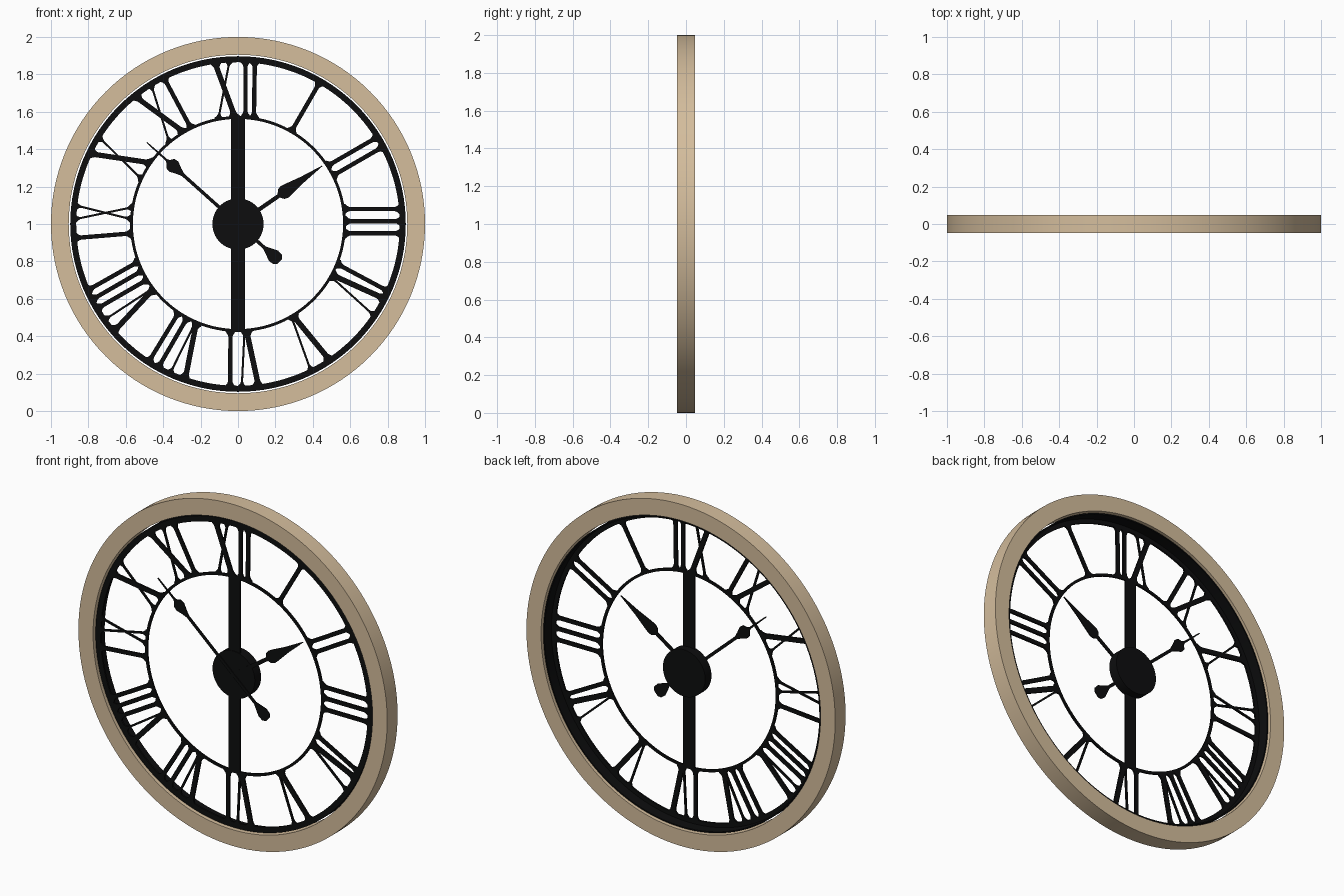
import bpy, bmesh, math

if "Cube" in bpy.data.objects:
    bpy.data.objects.remove(bpy.data.objects["Cube"])

CZ = 1.0                      # height of the dial centre
DIAL = (-0.036, -0.026)       # front and back of the flat metal dial


def material(name, rgb):
    m = bpy.data.materials.new(name)
    m.diffuse_color = (*rgb, 1)
    m.use_nodes = True
    m.node_tree.nodes["Principled BSDF"].inputs["Base Color"].default_value = m.diffuse_color
    return m


WOOD = material("pale_wood", (0.66, 0.51, 0.335))
BLACK = material("black_metal", (0.004, 0.0042, 0.0045))


def finish(name, bm, mat):
    bmesh.ops.recalc_face_normals(bm, faces=bm.faces)
    me = bpy.data.meshes.new(name)
    bm.to_mesh(me)
    bm.free()
    me.materials.append(mat)
    ob = bpy.data.objects.new(name, me)
    bpy.context.collection.objects.link(ob)
    bpy.ops.object.select_all(action='DESELECT')
    ob.select_set(True)
    bpy.context.view_layer.objects.active = ob
    bpy.ops.object.shade_smooth_by_angle(angle=math.radians(30))
    return ob


def ring(name, r_in, r_out, y0, y1, mat, n=128):
    """Rectangular section turned around the y axis."""
    bm = bmesh.new()
    loops = []
    for i in range(n):
        a = 2 * math.pi * i / n
        loops.append([bm.verts.new((r * math.sin(a), y, CZ + r * math.cos(a)))
                      for r, y in ((r_in, y0), (r_out, y0), (r_out, y1), (r_in, y1))])
    for i in range(n):
        p, q = loops[i], loops[(i + 1) % n]
        for k in range(4):
            j = (k + 1) % 4
            bm.faces.new((p[k], p[j], q[j], q[k]))
    return finish(name, bm, mat)


def plate(bm, pts, angle, y0, y1):
    """Extrude a (u, r) outline, turned clockwise by angle degrees."""
    s, c = math.sin(math.radians(angle)), math.cos(math.radians(angle))
    vs = [bm.verts.new((r * s + u * c, y0, CZ + r * c - u * s)) for u, r in pts]
    f = bm.faces.new(vs)
    ext = bmesh.ops.extrude_face_region(bm, geom=[f], use_keep_orig=True)
    new = [g for g in ext["geom"] if isinstance(g, bmesh.types.BMVert)]
    bmesh.ops.translate(bm, vec=(0, y1 - y0, 0), verts=new)
    tri = [g for g in bm.faces if len(g.verts) > 4]
    bmesh.ops.triangulate(bm, faces=tri)


def stroke(bm, angle, u_out, u_in, width):
    """Dial bar between the rings, flared into them at both ends."""
    r0 = math.sqrt(0.57 ** 2 - u_in ** 2)
    r1 = math.sqrt(0.875 ** 2 - u_out ** 2)
    flare, left, right = 0.016, [], []
    steps = 5
    spans = [(r0, 1.0)]
    for i in range(steps + 1):
        k = i / steps
        spans.append((r0 + 0.008 + 0.028 * k, (1 - k) ** 2))
    spans += [(r1 + r0 - r, w) for r, w in reversed(spans)]
    for r, w in spans:
        u = u_in + (u_out - u_in) * (r - r0) / (r1 - r0)
        h = width / 2 + flare * w
        left.append((u - h, r))
        right.append((u + h, r))
    plate(bm, left + right[::-1], angle, *DIAL)


# Wooden frame and thin metal lining
ring("wooden_frame", 0.905, 1.0, -0.048, 0.048, WOOD)
ring("metal_lining", 0.89, 0.897, -0.036, 0.038, BLACK)

# Flat dial rings
ring("outer_dial_ring", 0.865, 0.896, *DIAL, BLACK)
ring("inner_dial_ring", 0.562, 0.577, *DIAL, BLACK)

# Hour marks: (outer offset, inner offset, width) for each bar
T, B, N = 0.03, 0.023, 0.011   # thick, plain and thin bars
marks = {
    1: [(0, 0, B)],
    2: [(-0.03, -0.03, B), (0.03, 0.03, B)],
    3: [(-0.08, -0.08, B), (-0.015, -0.015, B), (0.05, 0.05, B)],
    4: [(-0.09, -0.08, B), (-0.045, -0.015, T), (0.06, -0.005, N)],
    5: [(-0.06, -0.01, T), (0.055, 0.0, N)],
    6: [(-0.11, -0.045, T), (-0.02, -0.035, N), (0.042, 0.04, B)],
    7: [(-0.17, -0.07, T), (-0.085, -0.065, N), (-0.015, -0.015, B), (0.045, 0.038, B)],
    8: [(-0.165, -0.075, T), (-0.087, -0.07, N), (-0.015, -0.015, B),
        (0.04, 0.04, B), (0.095, 0.092, B)],
    9: [(-0.075, -0.05, B), (0.025, 0.09, N), (0.10, 0.025, N), (0.02, 0.02, N)][:3],
    10: [(-0.07, 0.05, T), (0.03, -0.05, N)],
    11: [(-0.135, -0.005, T), (-0.03, -0.10, N), (0.048, 0.038, B)],
    12: [(-0.125, -0.015, T), (-0.045, -0.105, N), (0.04, 0.04, B), (0.09, 0.085, B)],
}
bm = bmesh.new()
for hour, bars in marks.items():
    for u_out, u_in, w in bars:
        stroke(bm, hour * 30, u_out, u_in, w)
finish("hour_marks", bm, BLACK)

# Upright bar carrying the movement
bm = bmesh.new()
plate(bm, [(-0.037, -0.57), (0.037, -0.57), (0.037, 0.57), (-0.037, 0.57)], 0, *DIAL)
finish("upright_bar", bm, BLACK)

# Round hub
bm = bmesh.new()
disc = [(0.137 * math.cos(2 * math.pi * i / 64), 0.137 * math.sin(2 * math.pi * i / 64))
        for i in range(64)]
plate(bm, disc, 0, -0.04, 0.018)
finish("hub", bm, BLACK)


def hand(name, angle, profile, y0, y1):
    """Symmetric hand from (radius, half width) pairs."""
    bm = bmesh.new()
    plate(bm, [(-h, r) for r, h in profile] + [(h, r) for r, h in reversed(profile)],
          angle, y0, y1)
    finish(name, bm, BLACK)


# Hands with spade tips; the minute hand has a counterweight tail
hand("minute_hand", -48.2,
     [(-0.30, 0.018), (-0.285, 0.034), (-0.255, 0.037), (-0.225, 0.024), (-0.19, 0.009),
      (0.395, 0.009), (0.425, 0.02), (0.46, 0.036), (0.485, 0.033), (0.50, 0.012),
      (0.515, 0.006), (0.655, 0.003)], -0.046, -0.041)
hand("hour_hand", 55.4,
     [(-0.05, 0.011), (0.265, 0.011), (0.28, 0.03), (0.30, 0.037), (0.325, 0.034),
      (0.42, 0.017), (0.547, 0.002)], -0.044, -0.039)
